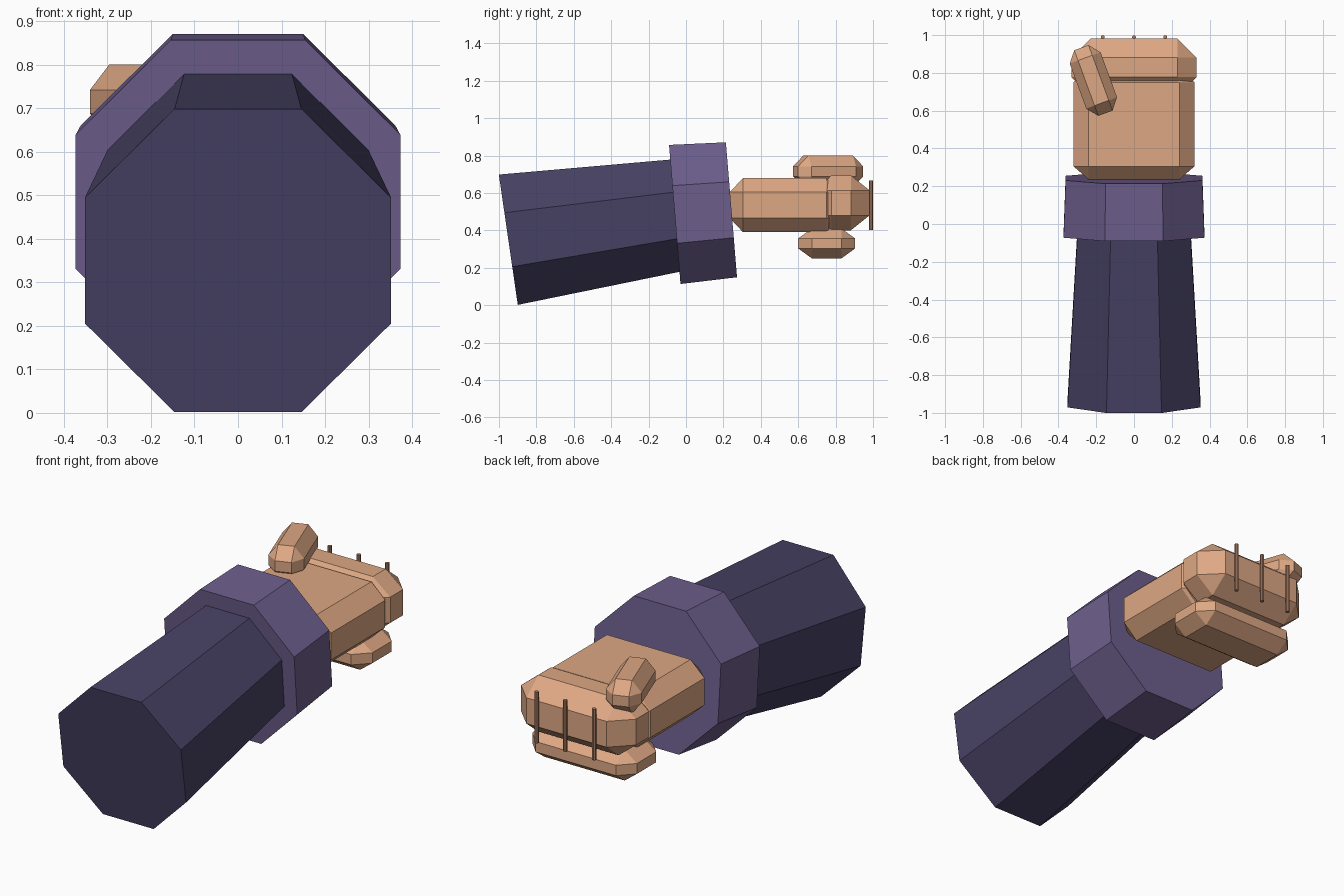
import bpy
import bmesh
from math import cos, pi
from mathutils import Matrix, Vector

cube = bpy.data.objects.get("Cube")
if cube:
    bpy.data.objects.remove(cube, do_unlink=True)


def material(name, rgb):
    """Flat material from 0-255 sRGB values."""
    linear = [((c / 255 + 0.055) / 1.055) ** 2.4 for c in rgb] + [1]
    mat = bpy.data.materials.new(name)
    mat.use_nodes = True
    mat.diffuse_color = linear
    mat.node_tree.nodes["Principled BSDF"].inputs["Base Color"].default_value = linear
    return mat


SLEEVE = material("dark purple", (71, 65, 100))
CUFF = material("light purple", (109, 94, 140))
SKIN = material("skin", (222, 168, 132))
CREASE = material("skin crease", (172, 126, 99))


def finish(name, bm, mat):
    bmesh.ops.recalc_face_normals(bm, faces=bm.faces)
    mesh = bpy.data.meshes.new(name)
    bm.to_mesh(mesh)
    bm.free()
    mesh.materials.append(mat)
    obj = bpy.data.objects.new(name, mesh)
    bpy.context.collection.objects.link(obj)
    return obj


def prism(name, start, end, r1, r2, sides, mat):
    """Tapered prism between two points; radii are measured to the flats."""
    a, b = Vector(start), Vector(end)
    axis = (b - a).normalized()
    side = Vector((1, 0, 0))
    turn = Matrix((side, axis.cross(side), axis)).transposed().to_4x4()
    flat = cos(pi / sides)
    bm = bmesh.new()
    bmesh.ops.create_cone(
        bm, cap_ends=True, segments=sides, radius1=r1 / flat, radius2=r2 / flat,
        depth=(b - a).length,
        matrix=Matrix.Translation((a + b) / 2) @ turn @ Matrix.Rotation(pi / sides, 4, "Z"))
    return finish(name, bm, mat)


def chamfered_block(name, centre, half, cut, front_lip=0, back_lip=0, yaw=0):
    """Box with every edge cut; a lip replaces an end's full cut by a small one."""
    hx, hy, hz = half
    cx, cy, cz = cut
    bm = bmesh.new()

    def ring(y, inset):
        for sx in (-1, 1):
            for sz in (-1, 1):
                bm.verts.new((sx * (hx - inset), y, sz * (hz - cz)))
                bm.verts.new((sx * (hx - cx), y, sz * (hz - inset)))

    for sign, lip in ((-1, front_lip), (1, back_lip)):
        ring(sign * (hy - (lip or cy)), 0)
        if lip:
            ring(sign * hy, lip)
        else:
            for sx in (-1, 1):
                for sz in (-1, 1):
                    bm.verts.new((sx * (hx - cx), sign * hy, sz * (hz - cz)))
    bmesh.ops.convex_hull(bm, input=bm.verts)
    bmesh.ops.dissolve_limit(bm, angle_limit=0.02, verts=bm.verts, edges=bm.edges)
    obj = finish(name, bm, SKIN)
    obj.location = centre
    obj.rotation_euler.z = yaw
    return obj


# Sleeve and cuff
prism("sleeve", (0, -0.95, 0.35), (0, 0, 0.488), 0.352, 0.297, 8, SLEEVE)
prism("cuff", (0, -0.06, 0.485), (0, 0.243, 0.51), 0.373, 0.362, 8, CUFF)

# Fist
chamfered_block("palm", (0, 0.5, 0.535), (0.32, 0.265, 0.145), (0.08, 0.07, 0.075),
                back_lip=0.015)
chamfered_block("knuckles", (0, 0.868, 0.547), (0.33, 0.113, 0.147), (0.1, 0.1, 0.08),
                front_lip=0.022)
chamfered_block("curled_fingers", (0, 0.752, 0.33), (0.3, 0.152, 0.08), (0.07, 0.073, 0.053))
chamfered_block("thumb", (-0.215, 0.76, 0.715), (0.087, 0.185, 0.085), (0.047, 0.058, 0.058),
                yaw=0.35)

# Creases between the fingers
for i, x in enumerate((-0.165, 0, 0.165)):
    prism(f"finger_crease_{i + 1}", (x, 0.989, 0.402), (x, 0.989, 0.667),
          0.01, 0.01, 8, CREASE)
